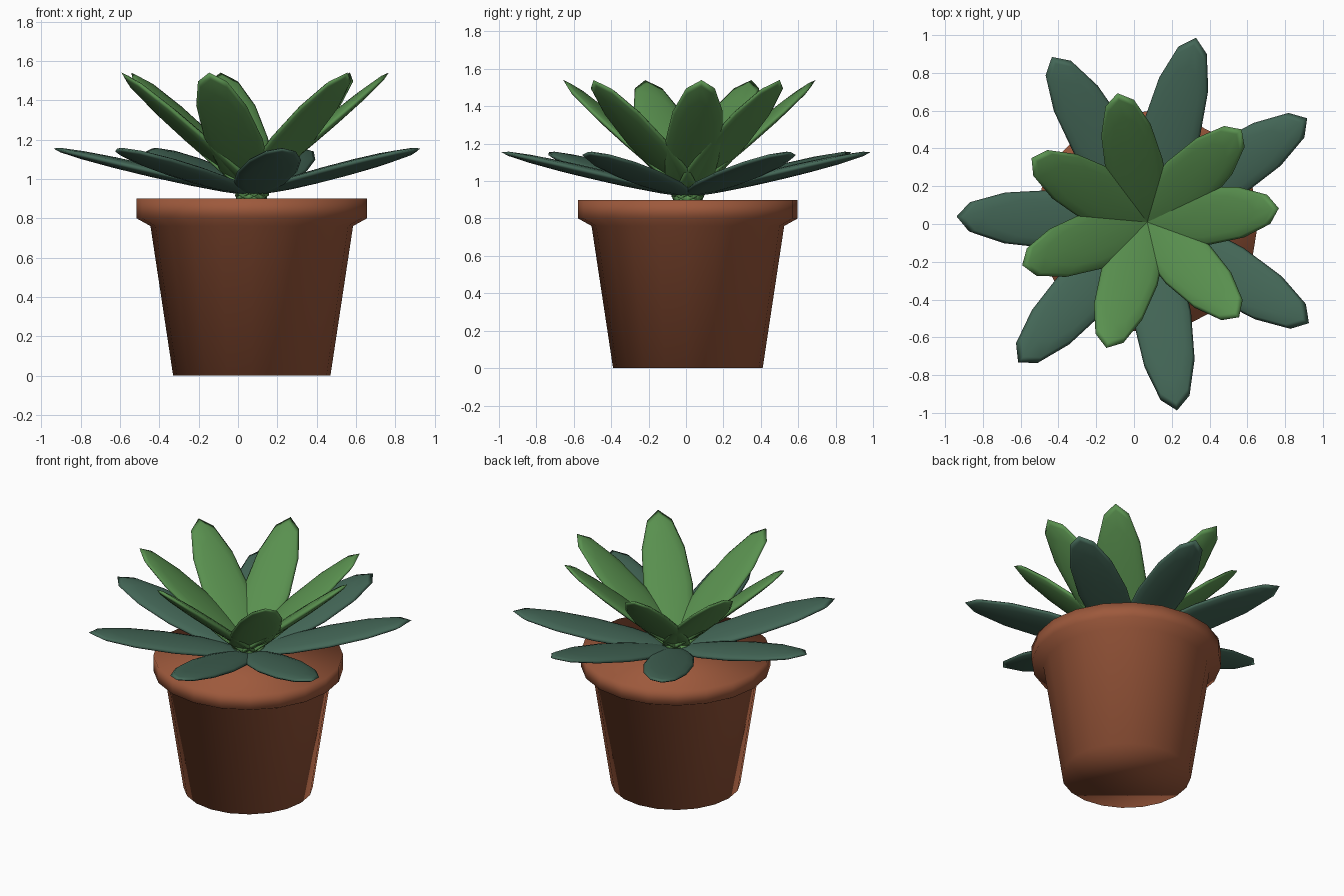
import bpy, bmesh, math
from mathutils import Matrix, Vector

if "Cube" in bpy.data.objects:
    bpy.data.objects.remove(bpy.data.objects["Cube"])

CX, CY = 0.07, 0.01   # plant axis


def material(name, rgb):
    m = bpy.data.materials.new(name)
    m.diffuse_color = (*rgb, 1)
    m.use_nodes = True
    m.node_tree.nodes["Principled BSDF"].inputs["Base Color"].default_value = m.diffuse_color
    return m


def finish(bm, name, mat):
    bmesh.ops.recalc_face_normals(bm, faces=bm.faces)
    for f in bm.faces:
        f.smooth = True
    me = bpy.data.meshes.new(name)
    bm.to_mesh(me)
    bm.free()
    me.materials.append(mat)
    ob = bpy.data.objects.new(name, me)
    bpy.context.collection.objects.link(ob)
    return ob


terracotta = material("terracotta", (0.34, 0.10, 0.045))
bright_green = material("bright_green", (0.10, 0.28, 0.078))
blue_green = material("blue_green", (0.057, 0.135, 0.095))

# Pot: tapered body with a flared rim, closed at top and bottom
SIDES = 20
profile = [(0.40, 0.0), (0.515, 0.76), (0.587, 0.80), (0.587, 0.90)]
bm = bmesh.new()
rings = []
for r, z in profile:
    rings.append([bm.verts.new((CX + r * math.cos(2 * math.pi * i / SIDES),
                                CY + r * math.sin(2 * math.pi * i / SIDES), z))
                  for i in range(SIDES)])
for a, b in zip(rings, rings[1:]):
    for i in range(SIDES):
        j = (i + 1) % SIDES
        bm.faces.new((a[i], a[j], b[j], b[i]))
bm.faces.new(rings[0][::-1])
bm.faces.new(rings[-1])
finish(bm, "pot", terracotta)


# Leaves: flattened ellipsoids pitched upward and spread around the axis
def leaf(name, mat, angle, pitch, radius, z):
    bm = bmesh.new()
    bmesh.ops.create_uvsphere(bm, u_segments=12, v_segments=8, radius=1)
    m = (Matrix.Translation((CX, CY, z))
         @ Matrix.Rotation(math.radians(angle), 4, 'Z')
         @ Matrix.Translation((radius, 0, 0))
         @ Matrix.Rotation(math.radians(-pitch), 4, 'Y')
         @ Matrix.Diagonal((0.52, 0.155, 0.03, 1)))
    bmesh.ops.transform(bm, matrix=m, verts=bm.verts)
    finish(bm, name, mat)


for i, a in enumerate((33, 75.2, 120, 178.3, 227.4, 279, 328)):
    leaf(f"lower_leaf_{i + 1}", blue_green, a, 13, 0.503, 1.038)
for i, a in enumerate((6, 44.5, 103, 151, 199, 252, 314)):
    leaf(f"upper_leaf_{i + 1}", bright_green, a, 40, 0.302, 1.206)
